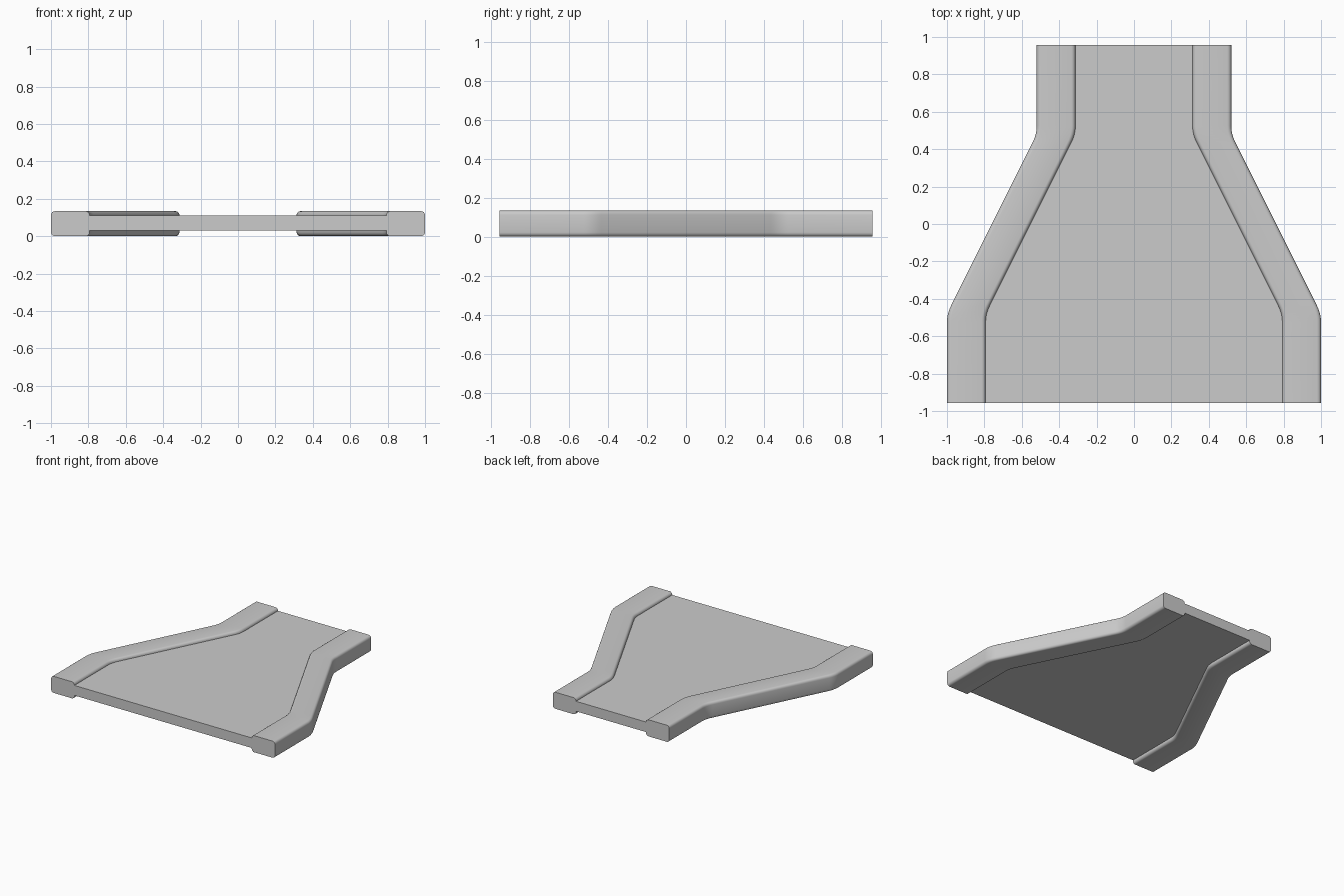
import bpy, bmesh
from math import sin, cos, pi, radians

if "Cube" in bpy.data.objects:
    bpy.data.objects.remove(bpy.data.objects["Cube"])

HALF_LEN, WIDE, NARROW = 0.957, 1.0, 0.52
BEND, ROUND = 0.48, 0.045
RAIL_W, RAIL_H, RADIUS = 0.207, 0.134, 0.022


def outline():
    """Outer (x, y) path of the right side, front to back, with eased bends."""
    a, b = (WIDE, -BEND), (NARROW, BEND)
    slope = (NARROW - WIDE) / (2 * BEND)
    pts = [(WIDE, -HALF_LEN)]
    for (cx, cy), s_in, s_out in ((a, 0, slope), (b, slope, 0)):
        p0 = (cx - s_in * ROUND, cy - ROUND)
        p2 = (cx + s_out * ROUND, cy + ROUND)
        for i in range(7):
            t = i / 6
            pts.append(tuple((1 - t) ** 2 * p + 2 * t * (1 - t) * c + t * t * q
                             for p, c, q in zip(p0, (cx, cy), p2)))
    pts.append((NARROW, HALF_LEN))
    return pts


def rail_profile():
    """Rounded rectangle (x offset from the outer edge, z)."""
    pts = []
    for cx, cz, start in ((-RADIUS, RAIL_H - RADIUS, 0),
                          (-RAIL_W + RADIUS, RAIL_H - RADIUS, pi / 2),
                          (-RAIL_W + RADIUS, RADIUS, pi),
                          (-RADIUS, RADIUS, 1.5 * pi)):
        for i in range(5):
            a = start + i * pi / 8
            pts.append((cx + RADIUS * cos(a), cz + RADIUS * sin(a)))
    return pts


def loft(name, rings):
    """Skin a closed solid through equal-sized rings."""
    bm = bmesh.new()
    rows = [[bm.verts.new(p) for p in ring] for ring in rings]
    n = len(rows[0])
    for r0, r1 in zip(rows, rows[1:]):
        for i in range(n):
            j = (i + 1) % n
            bm.faces.new((r0[i], r0[j], r1[j], r1[i]))
    bm.faces.new(rows[0])
    bm.faces.new(rows[-1])
    bmesh.ops.recalc_face_normals(bm, faces=bm.faces)
    me = bpy.data.meshes.new(name)
    bm.to_mesh(me)
    bm.free()
    ob = bpy.data.objects.new(name, me)
    bpy.context.collection.objects.link(ob)
    bpy.ops.object.select_all(action='DESELECT')
    ob.select_set(True)
    bpy.context.view_layer.objects.active = ob
    bpy.ops.object.shade_smooth_by_angle(angle=radians(35))
    return ob


path = outline()

# Side rails: rounded profile carried along the stepped outline, mirrored
profile = rail_profile()
rails = loft("side_rails", [[(x + dx, y, z) for dx, z in profile] for x, y in path])
mirror = rails.modifiers.new("mirror", 'MIRROR')
mirror.use_mirror_merge = False

# Thin tray panel between the rails, tucked slightly into them
rings = []
for x, y in path:
    w = x - RAIL_W + 0.006
    rings.append([(-w, y, 0.029), (w, y, 0.029), (w, y, 0.110), (-w, y, 0.110)])
loft("tray_panel", rings)
